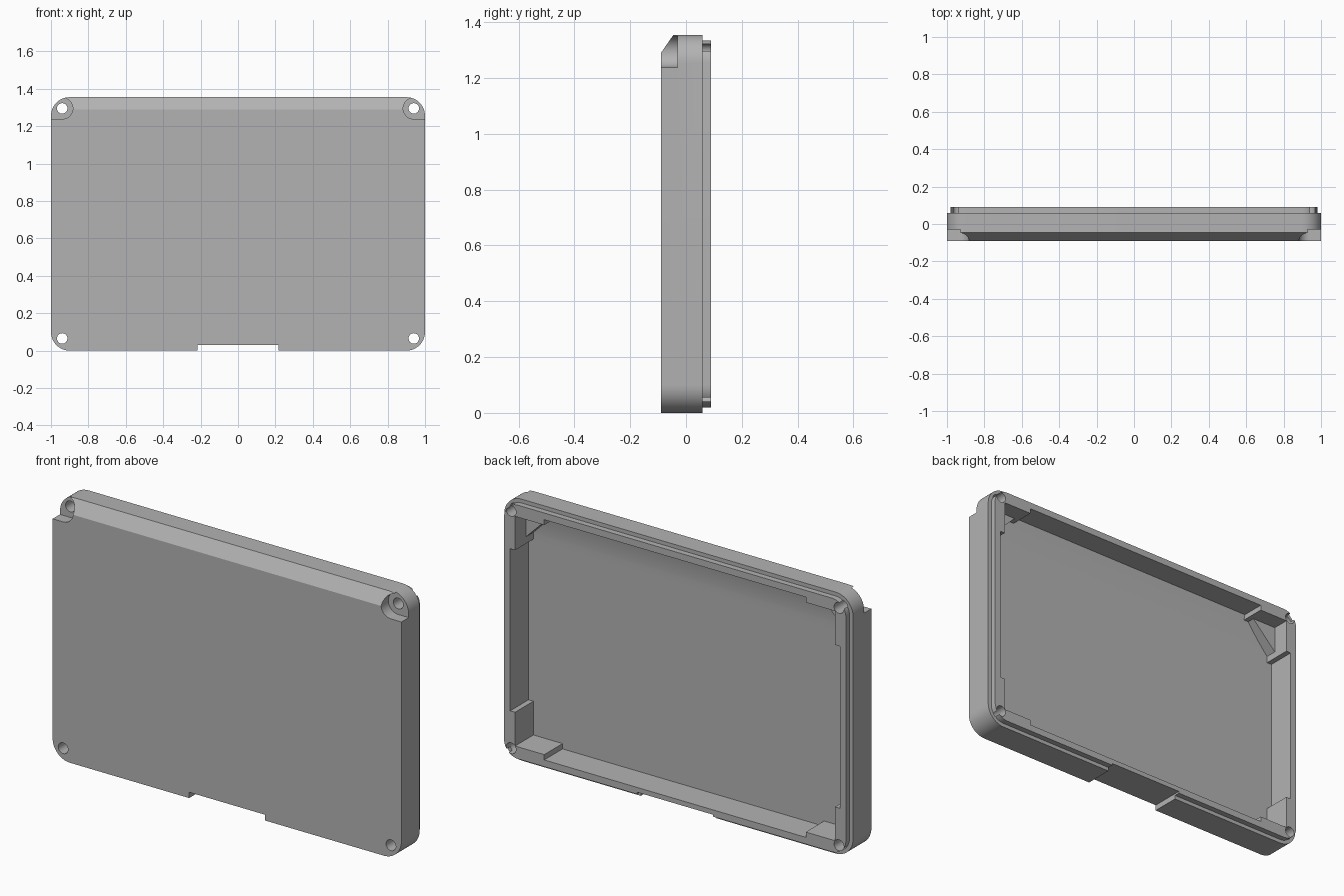
import bpy, bmesh, math

cube = bpy.data.objects.get("Cube")
if cube:
    bpy.data.objects.remove(cube, do_unlink=True)

HEIGHT = 1.355
MID = HEIGHT / 2
HOLE_X, HOLE_LOW, HOLE_HIGH = 0.94, 0.065, 1.295

grey = bpy.data.materials.new("matte grey")
grey.use_nodes = True
grey.diffuse_color = (0.45, 0.45, 0.45, 1)
grey.node_tree.nodes["Principled BSDF"].inputs["Base Color"].default_value = (0.45, 0.45, 0.45, 1)


def prism(name, points, start, end, along="y"):
    """Extrude an outline: (x, z) points along y, or (y, z) points along x."""
    bm = bmesh.new()
    place = (lambda p, d: (p[0], d, p[1])) if along == "y" else (lambda p, d: (d, p[0], p[1]))
    first = [bm.verts.new(place(p, start)) for p in points]
    last = [bm.verts.new(place(p, end)) for p in points]
    bm.faces.new(first)
    bm.faces.new(last)
    for i in range(len(points)):
        j = (i + 1) % len(points)
        bm.faces.new((first[i], first[j], last[j], last[i]))
    bmesh.ops.recalc_face_normals(bm, faces=bm.faces)
    mesh = bpy.data.meshes.new(name)
    bm.to_mesh(mesh)
    bm.free()
    mesh.materials.append(grey)
    obj = bpy.data.objects.new(name, mesh)
    bpy.context.collection.objects.link(obj)
    return obj


def arc(cx, cz, radius, start, sweep, steps):
    return [(cx + radius * math.cos(math.radians(start + sweep * i / steps)),
             cz + radius * math.sin(math.radians(start + sweep * i / steps)))
            for i in range(steps + 1)]


def rounded_outline(inset):
    x, z, r = 0.9, MID - 0.1, 0.1 - inset
    points = []
    for sx, sz, start in ((1, 1, 0), (-1, 1, 90), (-1, -1, 180), (1, -1, 270)):
        points += arc(sx * x, MID + sz * z, r, start, 90, 12)
    return points


def combine(target, tool, operation):
    bpy.ops.object.select_all(action="DESELECT")
    bpy.context.view_layer.objects.active = target
    target.select_set(True)
    mod = target.modifiers.new(operation.lower(), "BOOLEAN")
    mod.operation = operation
    mod.solver = "EXACT"
    mod.object = tool
    bpy.ops.object.modifier_apply(modifier=mod.name)
    bpy.data.objects.remove(tool, do_unlink=True)


# Outer shell with the stepped rim at the back
shell = prism("case_shell", rounded_outline(0), -0.09, 0.06)
combine(shell, prism("rim", rounded_outline(0.02), 0.0, 0.09), "UNION")

# Sloping upper front edge
slope = [(-0.045, HEIGHT), (-0.045, 1.4), (-0.12, 1.4), (-0.12, 1.2467), (-0.09, 1.29)]
combine(shell, prism("slope_cutter", slope, -1.1, 1.1, "x"), "DIFFERENCE")

# Open cavity, with thicker walls near the corners
quarter = [(0.945, 0.42), (0.917, 0.42), (0.917, 0.595), (0.75, 0.595), (0.75, 0.6225)]
outline = []
for sx, sz in ((1, 1), (-1, 1), (-1, -1), (1, -1)):
    corner = [(sx * x, MID + sz * z) for x, z in quarter]
    outline += corner if sx * sz > 0 else corner[::-1]
combine(shell, prism("cavity_cutter", outline, -0.06, 0.2), "DIFFERENCE")

# Gently curved inner floor below the top wall
curve = [(-0.0605 + 0.03 * (i / 12) ** 2, 1.1 + 0.21 * i / 12) for i in range(13)]
combine(shell, prism("floor_curve", curve + [(-0.07, 1.31), (-0.07, 1.1)], -0.955, 0.955, "x"), "UNION")

for s in (-1, 1):
    # Diagonal inner support behind each upper screw recess
    gusset = [(s * 0.96, 1.09), (s * 0.96, 1.31), (s * 0.74, 1.31)]
    combine(shell, prism("corner_support", gusset, -0.068, 0.0), "UNION")
    # Upper screw recess, open to the outside
    recess = [(s * x, z) for x, z in arc(HOLE_X, HOLE_HIGH, 0.057, 90, 180, 24)]
    recess += [(s * 1.1, HOLE_HIGH - 0.057), (s * 1.1, 1.45), (s * HOLE_X, 1.45)]
    combine(shell, prism("recess_cutter", recess, -0.2, -0.03), "DIFFERENCE")
    # Screw holes
    for z in (HOLE_LOW, HOLE_HIGH):
        ring = arc(s * HOLE_X, z, 0.028, 0, 360, 32)[:-1]
        combine(shell, prism("hole_cutter", ring, -0.2, 0.2), "DIFFERENCE")

# Notch in the bottom edge
notch = [(-0.217, -0.1), (0.217, -0.1), (0.217, 0.03), (-0.217, 0.03)]
combine(shell, prism("notch_cutter", notch, -0.2, 0.2), "DIFFERENCE")

bpy.ops.object.select_all(action="DESELECT")
shell.select_set(True)
bpy.context.view_layer.objects.active = shell
bpy.ops.object.shade_smooth_by_angle(angle=math.radians(30))
